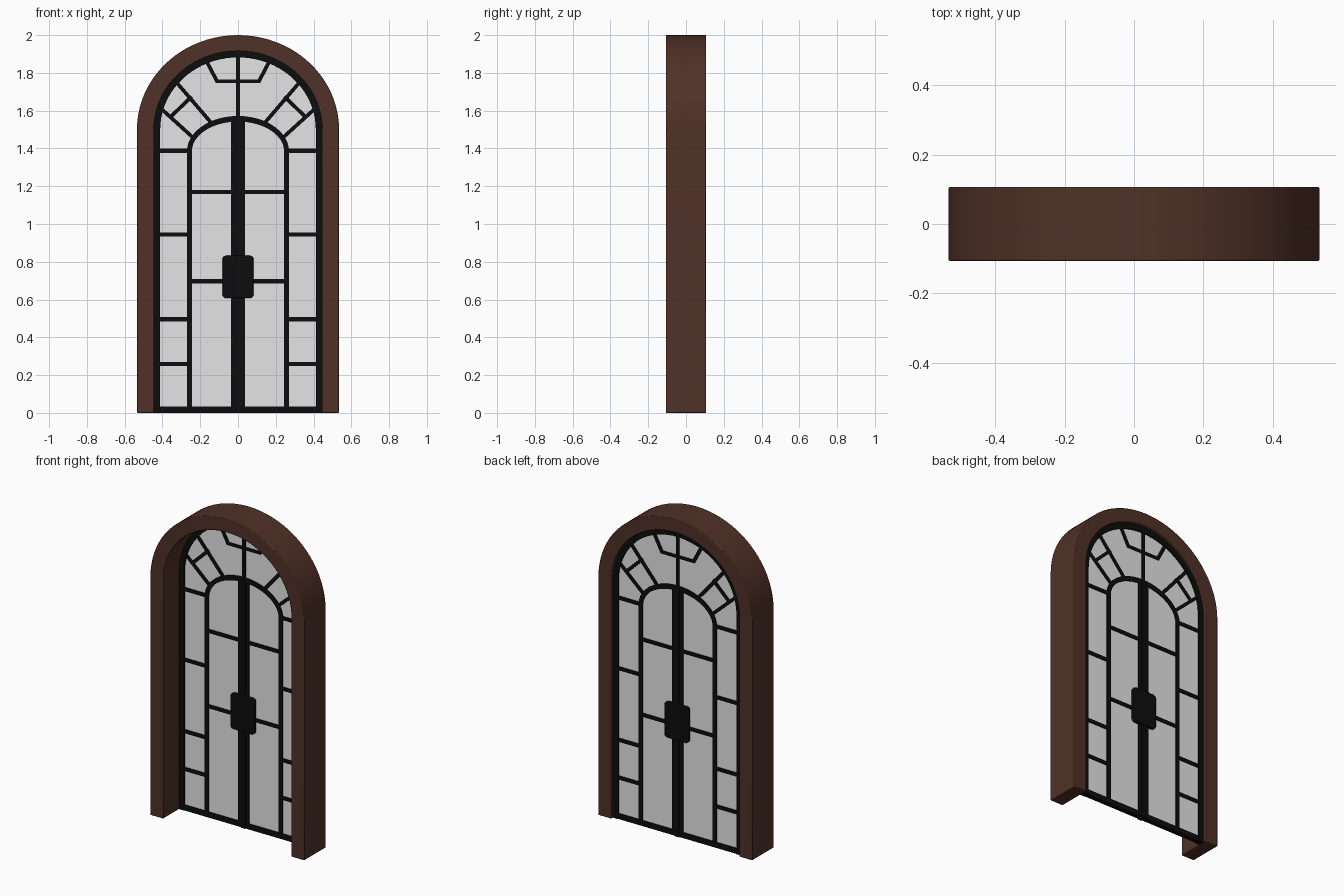
import bpy, bmesh, math
from mathutils import Vector

cube = bpy.data.objects.get("Cube")
if cube:
    bpy.data.objects.remove(cube, do_unlink=True)


def material(name, rgb, rough):
    m = bpy.data.materials.new(name)
    m.use_nodes = True
    m.diffuse_color = (*rgb, 1)
    bsdf = m.node_tree.nodes["Principled BSDF"]
    bsdf.inputs["Base Color"].default_value = (*rgb, 1)
    bsdf.inputs["Roughness"].default_value = rough
    return m


wood = material("dark brown wood", (0.08, 0.031, 0.02), 0.7)
iron = material("black iron", (0.004, 0.004, 0.004), 0.6)
glass = material("pale glass", (0.78, 0.78, 0.78), 0.5)

BAR_FRONT, BAR_BACK = 0.055, 0.085


def arch(half_width, spring, rise, foot=0.0, steps=40):
    """Outline of an upright arch from the right foot over to the left foot."""
    pts = [(half_width, foot)]
    for i in range(steps + 1):
        a = math.pi * i / steps
        pts.append((half_width * math.cos(a), spring + rise * math.sin(a)))
    return pts + [(-half_width, foot)]


def finish(name, bm, mat, bevel=0.0):
    bmesh.ops.recalc_face_normals(bm, faces=bm.faces)
    mesh = bpy.data.meshes.new(name)
    bm.to_mesh(mesh)
    bm.free()
    mesh.materials.append(mat)
    obj = bpy.data.objects.new(name, mesh)
    bpy.context.collection.objects.link(obj)
    if bevel:
        mod = obj.modifiers.new("soft edges", 'BEVEL')
        mod.width = bevel
        mod.segments = 2
        mod.limit_method = 'ANGLE'
    bpy.ops.object.select_all(action='DESELECT')
    obj.select_set(True)
    bpy.context.view_layer.objects.active = obj
    bpy.ops.object.shade_smooth_by_angle(angle=math.radians(30))
    return obj


def arch_band(name, outer, inner, front, back, mat, bevel=0.0):
    """Solid band between two arch outlines."""
    bm = bmesh.new()
    rows = [[bm.verts.new((x, y, z)) for x, z in line]
            for line, y in ((outer, front), (inner, front), (inner, back), (outer, back))]
    for k in range(4):
        a, b = rows[k], rows[(k + 1) % 4]
        for i in range(len(a) - 1):
            bm.faces.new((a[i], a[i + 1], b[i + 1], b[i]))
    for end in (0, -1):
        bm.faces.new([row[end] for row in rows])
    return finish(name, bm, mat, bevel)


def plate(name, outline, front, back, mat, bevel=0.0):
    """Flat outline given thickness along y."""
    bm = bmesh.new()
    face = bm.faces.new([bm.verts.new((x, front, z)) for x, z in outline])
    ext = bmesh.ops.extrude_face_region(bm, geom=[face])
    verts = [g for g in ext["geom"] if isinstance(g, bmesh.types.BMVert)]
    bmesh.ops.translate(bm, verts=verts, vec=(0, back - front, 0))
    return finish(name, bm, mat, bevel)


def bar(name, start, end, width=0.022, front=BAR_FRONT, back=BAR_BACK):
    """Straight bar between two points of the door plane."""
    a, b = Vector(start), Vector(end)
    d = (b - a).normalized()
    n = Vector((-d.y, d.x)) * width / 2
    return plate(name, [a + n, b + n, b - n, a - n], front, back, iron)


# Wooden surround
arch_band("door_surround", arch(0.535, 1.5, 0.5), arch(0.445, 1.5, 0.415),
          -0.107, 0.107, wood, 0.004)

# Glass and iron border
plate("glass_panel", arch(0.43, 1.5, 0.4, 0.01), 0.062, 0.078, glass)
arch_band("door_border", arch(0.448, 1.5, 0.418), arch(0.412, 1.5, 0.382),
          BAR_FRONT - 0.003, BAR_BACK + 0.003, iron)
bar("bottom_rail", (-0.44, 0.017), (0.44, 0.017), 0.034)

# Inner arched frame
arch_band("inner_arch", arch(0.27, 1.385, 0.187), arch(0.244, 1.385, 0.157),
          BAR_FRONT, BAR_BACK, iron)

# Centre meeting stiles with a raised cover strip
bar("centre_stiles", (0, 0), (0, 1.56), 0.074)
bar("cover_strip", (0, 0), (0, 1.56), 0.03, BAR_FRONT - 0.006, BAR_BACK + 0.006)
bar("fan_centre_bar", (0, 1.55), (0, 1.9))
bar("fan_cross_bar", (-0.115, 1.755), (0.115, 1.755), 0.018)

for side, s in (("left", 1), ("right", -1)):
    # Horizontal bars of the inner leaves
    for i, z in enumerate((0.697, 1.17)):
        bar(f"{side}_leaf_bar_{i}", (s * 0.03, z), (s * 0.26, z))
    # Horizontal bars of the side lights
    for i, z in enumerate((0.259, 0.496, 0.945, 1.388)):
        bar(f"{side}_side_light_bar_{i}", (s * 0.255, z), (s * 0.43, z))
    # Fan bars in the arch
    fan = {
        "upper_diagonal": ((0.108, 1.75), (0.172, 1.872)),
        "inner_spoke": ((0.143, 1.537), (0.337, 1.763)),
        "outer_spoke": ((0.232, 1.452), (0.412, 1.615)),
        "spoke_link": ((0.245, 1.675), (0.352, 1.572)),
    }
    for part, (p, q) in fan.items():
        bar(f"{side}_{part}", (s * p[0], p[1]), (s * q[0], q[1]), 0.02)

# Lock case with rounded corners, showing on both faces
corners = []
for k, (cx, cz) in enumerate(((1, 1), (-1, 1), (-1, -1), (1, -1))):
    for j in range(5):
        a = math.pi / 2 * (k + j / 4)
        corners.append((cx * 0.063 + 0.02 * math.cos(a),
                        0.72 + cz * 0.092 + 0.02 * math.sin(a)))
plate("lock_case", corners, 0.042, 0.098, iron, 0.004)
